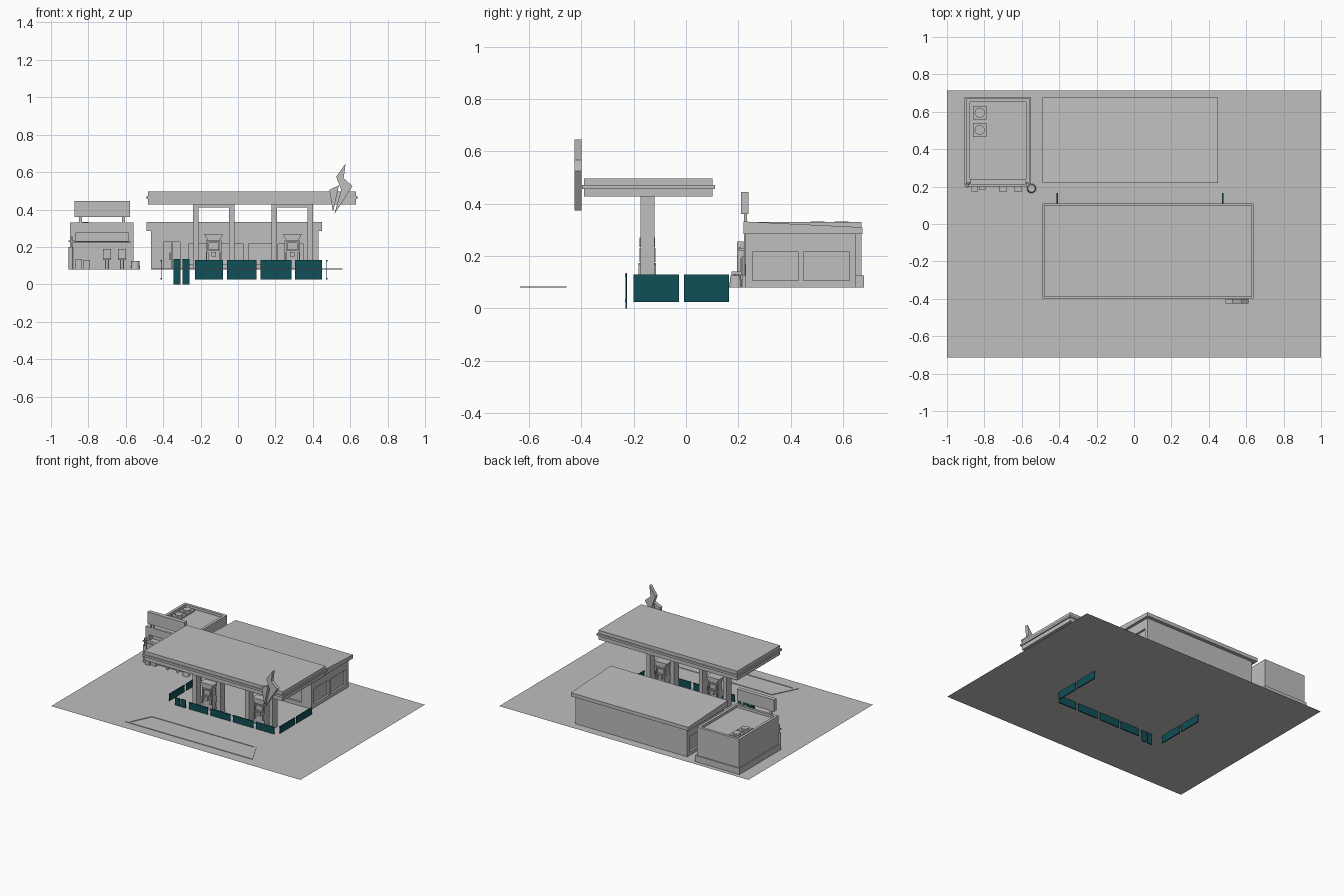
import bpy
import bmesh
from math import pi, cos, sin
from mathutils import Matrix

old = bpy.data.objects.get("Cube")
if old:
    bpy.data.objects.remove(old)


def material(name, rgb):
    m = bpy.data.materials.new(name)
    m.use_nodes = True
    m.diffuse_color = (*rgb, 1)
    m.node_tree.nodes["Principled BSDF"].inputs["Base Color"].default_value = (*rgb, 1)
    return m


GREY = material("light_grey", (0.52, 0.52, 0.52))
TEAL = material("dark_teal", (0.005, 0.08, 0.095))
G = 0.08  # ground level


def finish(name, bm, mat=GREY):
    bmesh.ops.recalc_face_normals(bm, faces=bm.faces)
    me = bpy.data.meshes.new(name)
    bm.to_mesh(me)
    bm.free()
    me.materials.append(mat)
    ob = bpy.data.objects.new(name, me)
    bpy.context.scene.collection.objects.link(ob)
    return ob


def add_box(bm, x, y, z):
    size = Matrix.Diagonal((x[1] - x[0], y[1] - y[0], z[1] - z[0], 1))
    mid = Matrix.Translation((sum(x) / 2, sum(y) / 2, sum(z) / 2))
    bmesh.ops.create_cube(bm, size=1, matrix=mid @ size)


def boxes(name, items, mat=GREY):
    bm = bmesh.new()
    for item in items:
        add_box(bm, *item)
    return finish(name, bm, mat)


def prism(name, points, axis, lo, hi, mat=GREY):
    """Extrude a flat outline along one axis."""
    bm = bmesh.new()

    def place(p, d):
        q = list(p)
        q.insert(axis, d)
        return q
    face = bm.faces.new([bm.verts.new(place(p, lo)) for p in points])
    ext = bmesh.ops.extrude_face_region(bm, geom=[face])
    move = [0, 0, 0]
    move[axis] = hi - lo
    bmesh.ops.translate(bm, vec=move, verts=[v for v in ext["geom"] if isinstance(v, bmesh.types.BMVert)])
    return finish(name, bm, mat)


def cylinder(name, x, y, z0, z1, r, top=None):
    bm = bmesh.new()
    bmesh.ops.create_cone(bm, cap_ends=True, segments=16, radius1=r, radius2=top or r,
                          depth=z1 - z0, matrix=Matrix.Translation((x, y, (z0 + z1) / 2)))
    return finish(name, bm)


def cut(ob, items):
    cutter = boxes("opening_cutter", items)
    mod = ob.modifiers.new("openings", "BOOLEAN")
    mod.object = cutter
    mod.solver = "EXACT"
    bpy.context.view_layer.objects.active = ob
    bpy.ops.object.modifier_apply(modifier=mod.name)
    bpy.data.objects.remove(cutter)


# Ground sheet
bm = bmesh.new()
bmesh.ops.create_grid(bm, x_segments=1, y_segments=1, size=1,
                      matrix=Matrix.Translation((0, 0, G)) @ Matrix.Diagonal((1, 0.713, 1, 1)))
finish("ground", bm)

# Low kerb outline of the front island
outer = [(-0.46, -0.635), (0.56, -0.635), (0.47, -0.457), (-0.37, -0.457)]
inner = [(-0.43, -0.62), (0.53, -0.62), (0.46, -0.472), (-0.36, -0.472)]
bm = bmesh.new()
rings = [[bm.verts.new((*p, z)) for p in ring]
         for ring, z in ((outer, G), (outer, G + 0.004), (inner, G + 0.004), (inner, G))]
for a, b in zip(rings, rings[1:]):
    for i in range(4):
        j = (i + 1) % 4
        bm.faces.new((a[i], a[j], b[j], b[i]))
finish("island_kerb", bm)

# Teal barrier panels with raised rims
panels = []
rim = 0.008
for lo, hi in ((-0.23, -0.08), (-0.06, 0.10), (0.12, 0.285), (0.305, 0.45)):
    panels.append(((lo, hi), (-0.231, -0.227), (0.025, 0.13)))
    for z in (0.025, 0.13 - rim):
        panels.append(((lo, hi), (-0.233, -0.225), (z, z + rim)))
for lo, hi in ((-0.2, -0.027), (-0.008, 0.165)):
    for x in (-0.411, 0.475):
        panels.append(((x - 0.002, x + 0.002), (lo, hi), (0.025, 0.13)))
        for z in (0.025, 0.13 - rim):
            panels.append(((x - 0.004, x + 0.004), (lo, hi), (z, z + rim)))
boxes("barrier_panels", panels, TEAL)
boxes("barrier_gate", [((x, x + 0.038), (-0.232, -0.226), (0, 0.136)) for x in (-0.345, -0.298)], TEAL)

# Canopy with projecting middle band
boxes("canopy", [((-0.482, 0.632), (-0.39, 0.102), (0.428, 0.496))])
boxes("canopy_band", [((-0.49, 0.64), (-0.398, 0.11), (0.457, 0.472))])

# Bolt-shaped sign on the canopy's front edge
prism("bolt_sign_large", [(0.575, 0.645), (0.525, 0.575), (0.552, 0.505), (0.515, 0.375),
                          (0.612, 0.525), (0.565, 0.567)], 1, -0.426, -0.4)
prism("bolt_sign_small", [(0.488, 0.505), (0.54, 0.53), (0.508, 0.385)], 1, -0.426, -0.4)

# Pumps between paired canopy columns
for n, cx in enumerate((-0.13, 0.29)):
    boxes(f"canopy_columns_{n}", [((cx + s * 0.096 - 0.015, cx + s * 0.096 + 0.015),
                                   (-0.175, -0.12), (G, 0.43)) for s in (-1, 1)])
    boxes(f"canopy_beam_{n}", [((cx - 0.085, cx + 0.085), (-0.17, -0.125), (0.41, 0.43))])
    boxes(f"pump_body_{n}", [((cx - 0.042, cx + 0.042), (-0.168, -0.127), (G, 0.235))])
    prism(f"pump_head_{n}", [(cx - 0.032, 0.235), (cx + 0.032, 0.235), (cx + 0.052, 0.27),
                             (cx - 0.052, 0.27)], 1, -0.177, -0.118)
    detail = []
    for y in (-0.172, -0.123):
        d = 0.006
        detail += [((cx - 0.034, cx + 0.034), (y - d, y + d), (0.222, 0.23)),
                   ((cx - 0.034, cx + 0.034), (y - d, y + d), (0.178, 0.186)),
                   ((cx - 0.034, cx - 0.026), (y - d, y + d), (0.186, 0.222)),
                   ((cx + 0.026, cx + 0.034), (y - d, y + d), (0.186, 0.222)),
                   ((cx - 0.012, cx + 0.012), (y - 0.009, y + 0.009), (0.15, 0.174))]
        detail += [((cx + s * 0.034 - 0.005, cx + s * 0.034 + 0.005), (y - 0.009, y + 0.009), (0.125, 0.17))
                   for s in (-1, 1)]
    boxes(f"pump_screen_and_nozzles_{n}", detail)

# Shop with recessed windows and doors
shop = boxes("shop_walls", [((-0.465, 0.43), (0.228, 0.65), (G, 0.295))])
openings = [((x - 0.015, x + 0.015), y, (0.106, 0.216))
            for x in (-0.465, 0.43) for y in ((0.255, 0.43), (0.45, 0.625))]
openings += [((lo, lo + 0.135), (0.21, 0.243), (0.106, 0.216)) for lo in (-0.265, -0.105, 0.055, 0.215)]
openings.append(((-0.395, -0.31), (0.21, 0.243), (G + 0.004, 0.225)))
cut(shop, openings)
boxes("shop_door_bars", [((-0.356, -0.349), (0.234, 0.25), (G, 0.225)),
                         ((-0.366, -0.361), (0.226, 0.25), (0.13, 0.17))])
prism("shop_roof", [(0.22, 0.284), (0.675, 0.284), (0.675, 0.31), (0.22, 0.332)], 0, -0.49, 0.45)

# Food kiosk: plinth, walls, serving hatch, roof parapet
boxes("kiosk_plinth", [((-0.905, -0.55), (0.215, 0.68), (G, 0.125))])
kiosk = boxes("kiosk_walls", [((-0.897, -0.558), (0.222, 0.672), (G, 0.33))])
cut(kiosk, [((-0.877, -0.578), (0.24, 0.652), (0.312, 0.35)),
            ((-0.87, -0.585), (0.2, 0.26), (0.232, 0.275))])
boxes("kiosk_counter", [((-0.88, -0.575), (0.2, 0.24), (0.222, 0.23))])
boxes("kiosk_sign", [((-0.875, -0.577), (0.21, 0.24), (0.36, 0.445))])
boxes("kiosk_sign_posts", [((x, x + 0.015), (0.222, 0.234), (0.32, 0.365)) for x in (-0.85, -0.62)])

# Roof vents
for n, y in enumerate((0.595, 0.503)):
    boxes(f"vent_base_{n}", [((-0.862, -0.788), (y - 0.037, y + 0.037), (0.312, 0.322))])
    cylinder(f"vent_cap_{n}", -0.825, y, 0.322, 0.333, 0.027)

# Wall tap, bin, stools and crates in front of the kiosk
boxes("wall_tap", [((-0.892, -0.886), (0.195, 0.22), (0.2, 0.255)),
                   ((-0.905, -0.873), (0.2, 0.21), (0.225, 0.233))])
cylinder("corner_post", -0.893, 0.208, G, 0.2, 0.012)
cylinder("bin", -0.548, 0.19, G, 0.125, 0.025, 0.02)
for n, x in enumerate((-0.7, -0.62)):
    cylinder(f"stool_leg_{n}", x, 0.195, G, 0.135, 0.008)
    boxes(f"stool_seat_{n}", [((x - 0.022, x + 0.022), (0.175, 0.215), (0.13, 0.14)),
                              ((x - 0.022, x + 0.022), (0.208, 0.215), (0.14, 0.19))])
boxes("crates", [((-0.87, -0.835), (0.175, 0.215), (G, 0.135)), ((-0.83, -0.79), (0.185, 0.215), (G, 0.13))])
